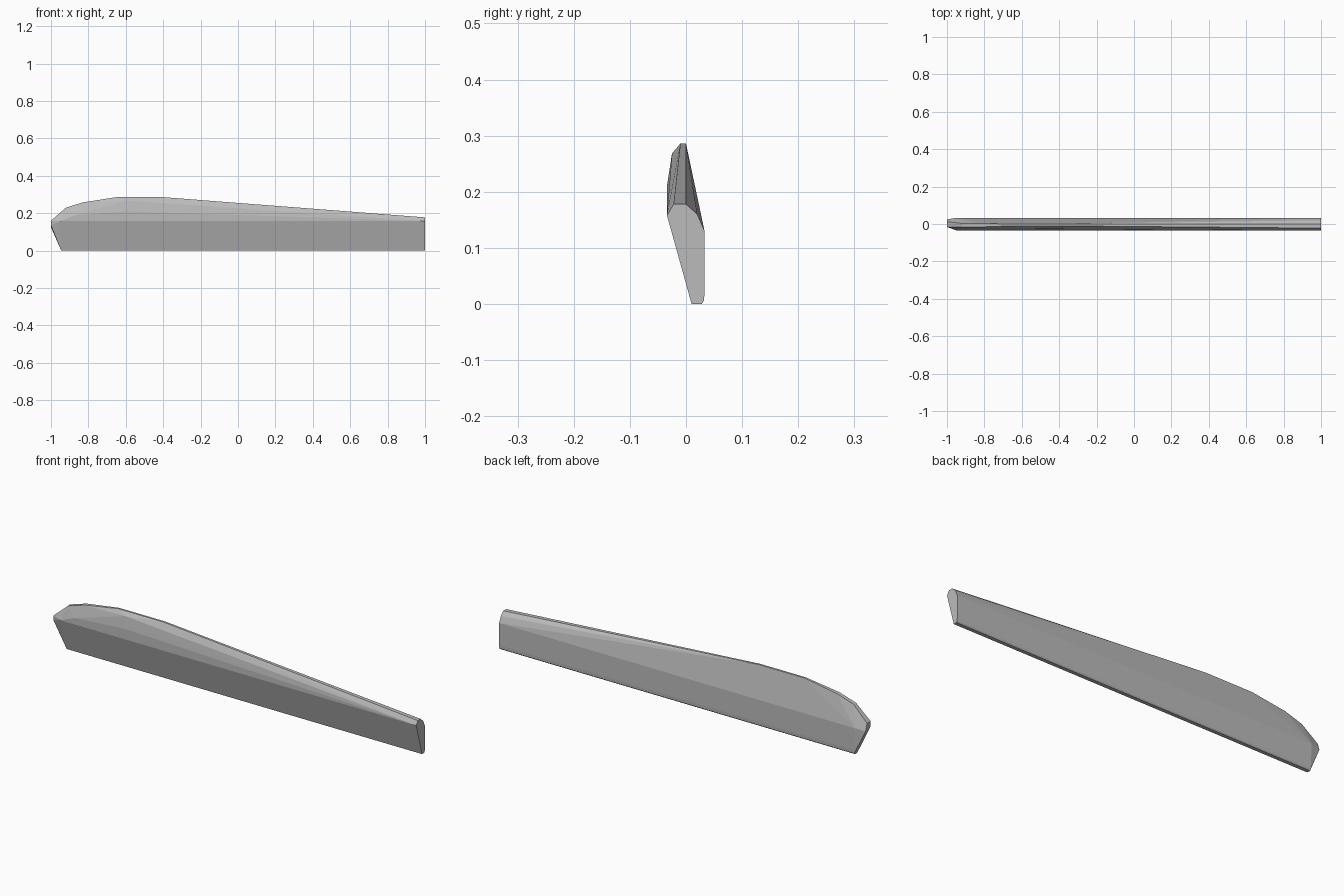
import bpy
import bmesh

cube = bpy.data.objects.get("Cube")
if cube:
    bpy.data.objects.remove(cube, do_unlink=True)


def make_material(name, colour):
    material = bpy.data.materials.new(name)
    material.use_nodes = True
    material.diffuse_color = colour
    shader = material.node_tree.nodes["Principled BSDF"]
    shader.inputs["Base Color"].default_value = colour
    return material


def make_hull(name, points, material):
    """Wrap the outline points in one tight faceted shell."""
    mesh = bpy.data.meshes.new(name)
    shell = bmesh.new()
    for point in points:
        shell.verts.new(point)
    result = bmesh.ops.convex_hull(shell, input=shell.verts)
    unused = set(result["geom_interior"] + result["geom_unused"])
    loose = [item for item in unused if isinstance(item, bmesh.types.BMVert)]
    bmesh.ops.delete(shell, geom=loose, context="VERTS")
    bmesh.ops.recalc_face_normals(shell, faces=shell.faces)
    shell.to_mesh(mesh)
    shell.free()
    mesh.materials.append(material)
    part = bpy.data.objects.new(name, mesh)
    bpy.context.collection.objects.link(part)
    return part


def station(x, profile):
    return [(x, y, z) for y, z in profile]


# Leaning lower edge and upright back, shared by both ends
lower_edge = [(0.01, 0), (0.028, 0), (0.032, 0.006), (0.033, 0.02)]
shoulders = [(-0.034, 0.158), (0.033, 0.13)]

# Square-cut end
points = station(1, lower_edge + shoulders)
points += station(1, [(-0.022, 0.178), (0, 0.178), (0.02, 0.16)])

# Lower edge and shoulders near the nose
points += station(-0.945, lower_edge)
points += station(-0.95, shoulders)

# Highest stretch of the ridge
for x in (-0.65, -0.4):
    points += station(x, [(-0.01, 0.286), (0, 0.286)])
points += station(-0.6, [(-0.025, 0.268), (-0.034, 0.21)])

# Ridge falling towards the nose
for x, top in ((-0.83, 0.258), (-0.92, 0.23)):
    points += station(x, [(-0.016, top), (0.003, top)])
points += station(-0.87, [(-0.034, 0.19)])

# Blunt nose
points += station(-1, [(-0.016, 0.16), (0.012, 0.16), (0.024, 0.125), (-0.014, 0.135)])

grey = make_material("plain grey", (0.5, 0.5, 0.5, 1))
make_hull("tapered_blade", points, grey)
